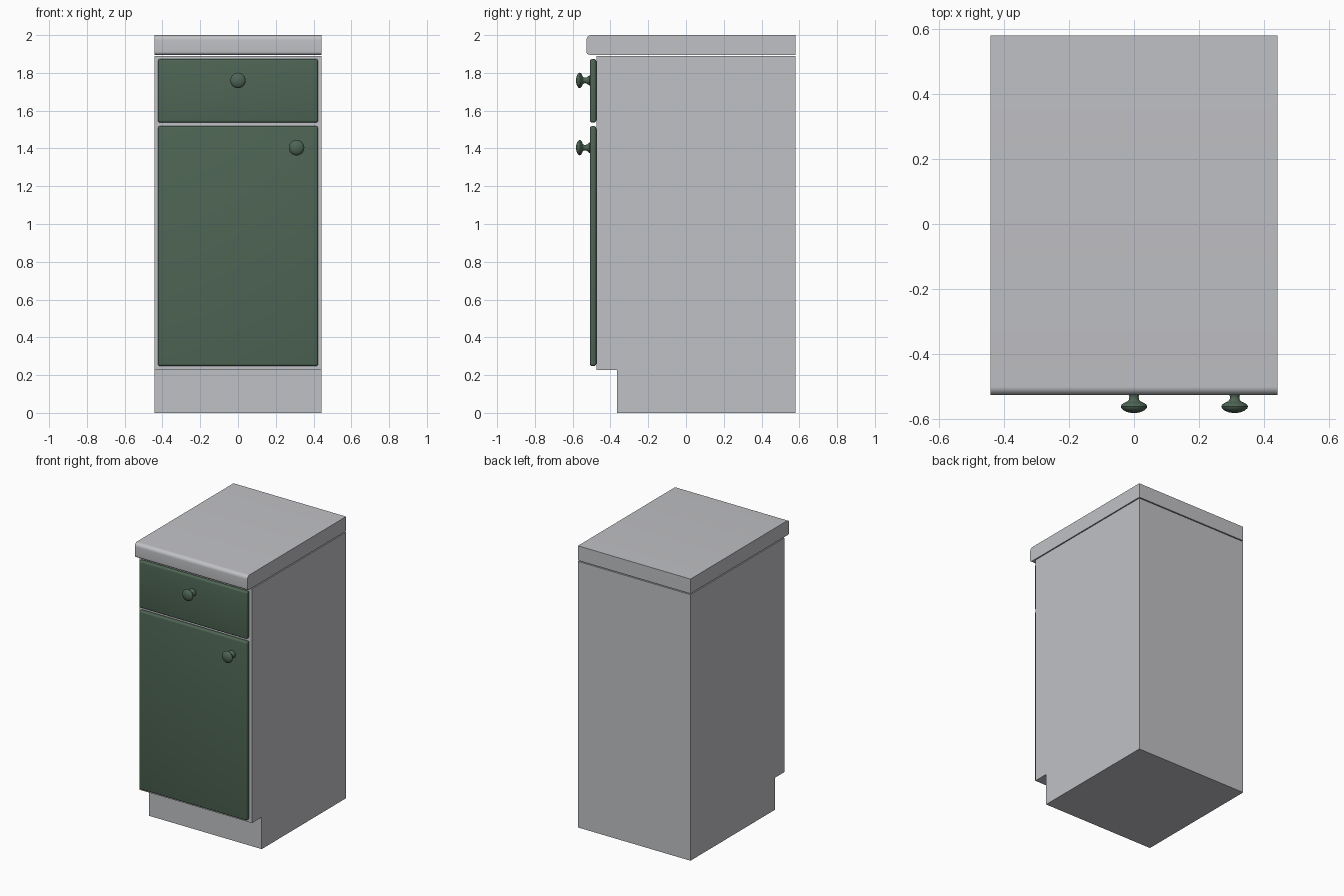
import bpy, bmesh, math
from mathutils import Matrix

if "Cube" in bpy.data.objects:
    bpy.data.objects.remove(bpy.data.objects["Cube"])


def material(name, rgb):
    m = bpy.data.materials.new(name)
    m.diffuse_color = (*rgb, 1)
    m.use_nodes = True
    m.node_tree.nodes["Principled BSDF"].inputs["Base Color"].default_value = m.diffuse_color
    return m


GREY = material("pale grey", (0.53, 0.535, 0.56))
GREEN = material("dark green", (0.076, 0.13, 0.089))


def finish(name, bm, mat):
    bmesh.ops.recalc_face_normals(bm, faces=bm.faces[:])
    me = bpy.data.meshes.new(name)
    bm.to_mesh(me)
    bm.free()
    me.materials.append(mat)
    ob = bpy.data.objects.new(name, me)
    bpy.context.collection.objects.link(ob)
    bpy.ops.object.select_all(action='DESELECT')
    ob.select_set(True)
    bpy.context.view_layer.objects.active = ob
    bpy.ops.object.shade_smooth_by_angle(angle=math.radians(35))
    return ob


def extrude_profile(name, yz, half_width, mat):
    """Side profile in y, z pushed across the full width."""
    bm = bmesh.new()
    face = bm.faces.new([bm.verts.new((-half_width, y, z)) for y, z in yz])
    new = bmesh.ops.extrude_face_region(bm, geom=[face])["geom"]
    bmesh.ops.translate(bm, vec=(2 * half_width, 0, 0),
                        verts=[v for v in new if isinstance(v, bmesh.types.BMVert)])
    return finish(name, bm, mat)


def panel(name, z0, z1):
    """Green front panel with softly rounded edges."""
    bm = bmesh.new()
    bmesh.ops.create_cube(bm, size=1)
    bmesh.ops.scale(bm, vec=(0.848, 0.034, z1 - z0), verts=bm.verts[:])
    bmesh.ops.translate(bm, vec=(0, -0.492, (z0 + z1) / 2), verts=bm.verts[:])
    bmesh.ops.bevel(bm, geom=bm.edges[:], offset=0.012, segments=4,
                    profile=0.5, affect='EDGES')
    return finish(name, bm, GREEN)


def knob(name, x, z):
    """Turned knob: (radius, distance in front of the panel)."""
    prof = [(0, -0.003), (0.027, -0.003), (0.027, 0.003), (0.022, 0.009),
            (0.017, 0.015), (0.0145, 0.023), (0.015, 0.031), (0.019, 0.037),
            (0.030, 0.042), (0.038, 0.047), (0.041, 0.053), (0.039, 0.059),
            (0.031, 0.066), (0.019, 0.071), (0.008, 0.073), (0, 0.0735)]
    bm = bmesh.new()
    vs = [bm.verts.new((r, -d, 0)) for r, d in prof]
    es = [bm.edges.new(p) for p in zip(vs, vs[1:])]
    bmesh.ops.spin(bm, geom=vs + es, cent=(0, 0, 0), axis=(0, 1, 0),
                   angle=2 * math.pi, steps=32, use_duplicate=False)
    bmesh.ops.remove_doubles(bm, verts=bm.verts[:], dist=1e-5)
    bmesh.ops.transform(bm, matrix=Matrix.Translation((x, -0.509, z)), verts=bm.verts[:])
    return finish(name, bm, GREEN)


def arc(cy, cz, r, a0, a1, n=8):
    return [(cy + r * math.cos(math.radians(a0 + (a1 - a0) * i / n)),
             cz + r * math.sin(math.radians(a0 + (a1 - a0) * i / n))) for i in range(n + 1)]


# cabinet carcass with recessed toe kick
extrude_profile("cabinet_body", [(-0.365, 0), (0.581, 0), (0.581, 1.889), (-0.475, 1.889),
                                 (-0.475, 0.227), (-0.365, 0.227)], 0.442, GREY)
# worktop with rounded front edge, floating on a thin shadow gap
extrude_profile("worktop", [(0.581, 1.896), (0.581, 2.0)]
                + arc(-0.501, 1.974, 0.026, 90, 180)
                + arc(-0.511, 1.912, 0.016, 180, 270), 0.442, GREY)
# drawer and door fronts
panel("drawer_front", 1.537, 1.873)
panel("door", 0.248, 1.518)
# knobs
knob("drawer_knob", 0, 1.76)
knob("door_knob", 0.31, 1.404)
